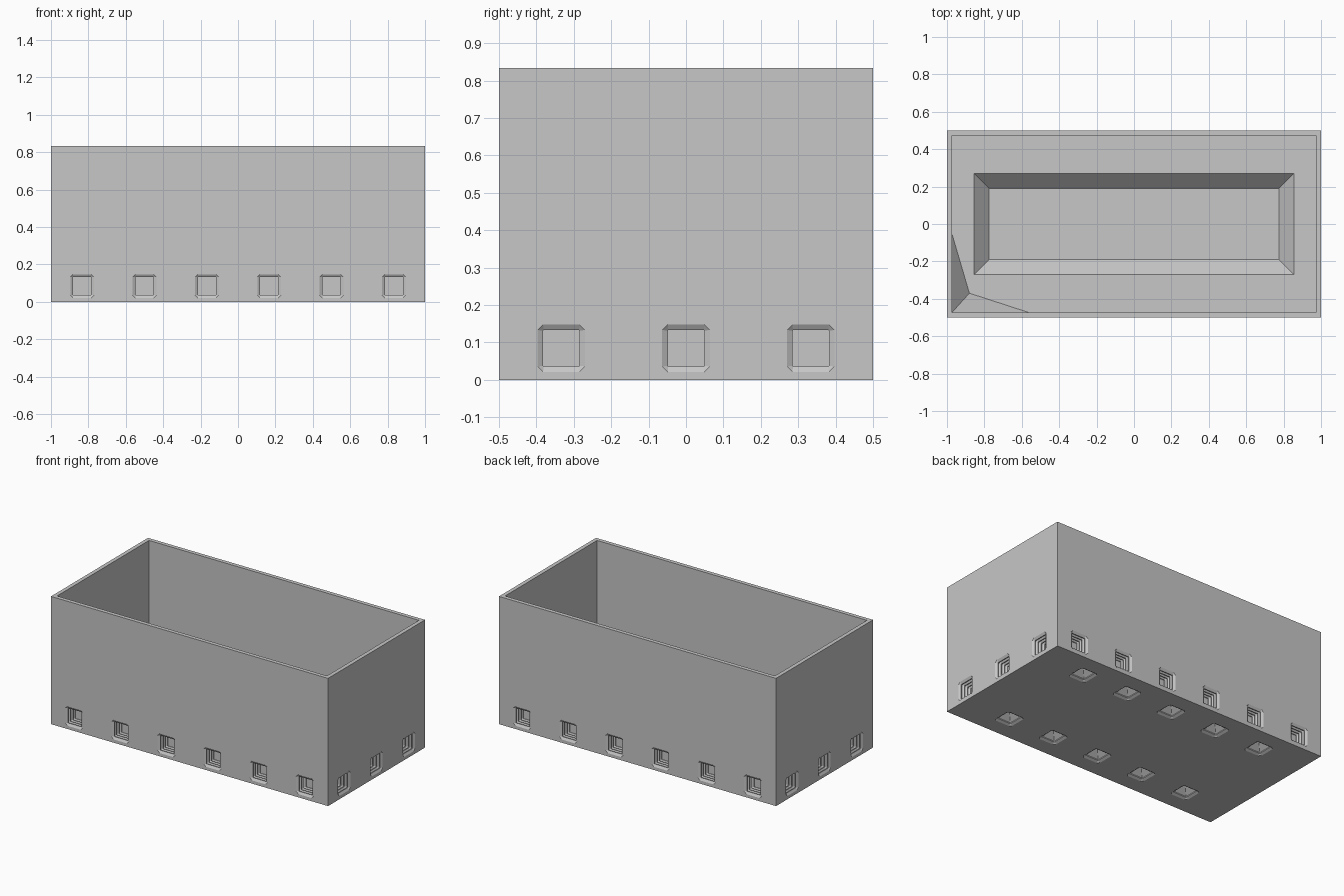
import bpy, bmesh
from mathutils import Matrix, Vector

default = bpy.data.objects.get("Cube")
if default:
    bpy.data.objects.remove(default, do_unlink=True)

CELL = 1 / 3
LENGTH, WIDTH, HEIGHT = 6 * CELL, 3 * CELL, 2.5 * CELL
FLOOR = CELL / 2
WALL = 0.026

grey = bpy.data.materials.new("plain_grey")
grey.use_nodes = True
colour = (0.57, 0.57, 0.57, 1)
grey.diffuse_color = colour
grey.node_tree.nodes["Principled BSDF"].inputs["Base Color"].default_value = colour


def make_object(name, bm):
    bmesh.ops.recalc_face_normals(bm, faces=bm.faces)
    mesh = bpy.data.meshes.new(name)
    bm.to_mesh(mesh)
    bm.free()
    mesh.materials.append(grey)
    obj = bpy.data.objects.new(name, mesh)
    bpy.context.collection.objects.link(obj)
    return obj


def loft(bm, rings):
    """Closed solid through rings of equal point count."""
    loops = [[bm.verts.new(p) for p in ring] for ring in rings]
    n = len(loops[0])
    for a, b in zip(loops, loops[1:]):
        for i in range(n):
            j = (i + 1) % n
            bm.faces.new((a[i], a[j], b[j], b[i]))
    bm.faces.new(loops[0][::-1])
    bm.faces.new(loops[-1])


def rectangle(hx, hy, z):
    return [(-hx, -hy, z), (hx, -hy, z), (hx, hy, z), (-hx, hy, z)]


def octagon(h, cut, z):
    c = h - cut
    return [(-c, -h, z), (c, -h, z), (h, -c, z), (h, c, z),
            (c, h, z), (-c, h, z), (-h, c, z), (-h, -c, z)]


def solid(name, rings):
    bm = bmesh.new()
    loft(bm, rings)
    return make_object(name, bm)


def add_pocket(bm, profile, place, direction):
    """Loft a pocket profile of (half size, corner cut, depth) into the body."""
    turn = Vector(direction).to_track_quat('Z', 'Y').to_matrix().to_4x4()
    matrix = Matrix.Translation(place) @ turn
    loft(bm, [[matrix @ Vector(p) for p in octagon(*step)] for step in profile])


def carve(body, cutter):
    cutter.hide_render = True
    mod = body.modifiers.new("carve", 'BOOLEAN')
    mod.operation = 'DIFFERENCE'
    mod.solver = 'EXACT'
    mod.object = cutter
    bpy.context.view_layer.objects.active = body
    bpy.ops.object.modifier_apply(modifier=mod.name)
    bpy.data.objects.remove(cutter, do_unlink=True)


# Open box with a thick base
body = solid("open_box", [rectangle(LENGTH / 2, WIDTH / 2, z) for z in (0, HEIGHT)])
inner = (LENGTH / 2 - WALL, WIDTH / 2 - WALL)
carve(body, solid("cavity", [rectangle(*inner, z) for z in (FLOOR, HEIGHT + 0.1)]))

# Sloping recess in the floor
carve(body, solid("floor_recess", [
    rectangle(0.775, 0.19, FLOOR - 0.08),
    rectangle(0.855, 0.27, FLOOR),
    rectangle(0.855, 0.27, FLOOR + 0.05)]))

# Ribbed sockets around the sides
wide, narrow, cut = 0.0635, 0.0485, 0.015
ribbed = [(wide, cut, -0.02)]
for rib in range(4):
    depth = rib * 0.024
    ribbed += [(wide, cut, depth), (narrow, 0.001, depth + 0.009),
               (narrow, 0.001, depth + 0.014)]
sockets = bmesh.new()
for side in (-1, 1):
    for i in range(6):
        add_pocket(sockets, ribbed,
                   ((i - 2.5) * CELL, side * WIDTH / 2, FLOOR / 2 + 0.001), (0, -side, 0))
    for i in range(3):
        add_pocket(sockets, ribbed,
                   (side * LENGTH / 2, (i - 1) * CELL, FLOOR / 2 + 0.001), (-side, 0, 0))
    # Pyramid-roofed sockets underneath, at the grid crossings
    for i in range(5):
        add_pocket(sockets, [(wide, cut, -0.02), (wide, cut, 0), (narrow, 0.001, 0.009),
                             (narrow, 0.001, 0.015), (0.002, 0.0005, 0.06)],
                   ((i - 2) * CELL, side * CELL, 0), (0, 0, 1))
carve(body, make_object("sockets", sockets))

# Faceted wedge in one inside corner
cx, cy = -inner[0], -inner[1]
bm = bmesh.new()
corner, top, along_side, along_front, ridge = [bm.verts.new(p) for p in (
    (cx, cy, FLOOR), (cx, cy, FLOOR + 0.18), (cx, -0.05, FLOOR),
    (-0.56, cy, FLOOR), (-0.88, -0.37, FLOOR))]
for face in ((along_side, top, ridge), (ridge, top, along_front),
             (along_side, corner, top), (along_front, top, corner),
             (along_side, ridge, corner), (ridge, along_front, corner)):
    bm.faces.new(face)
make_object("corner_wedge", bm)
